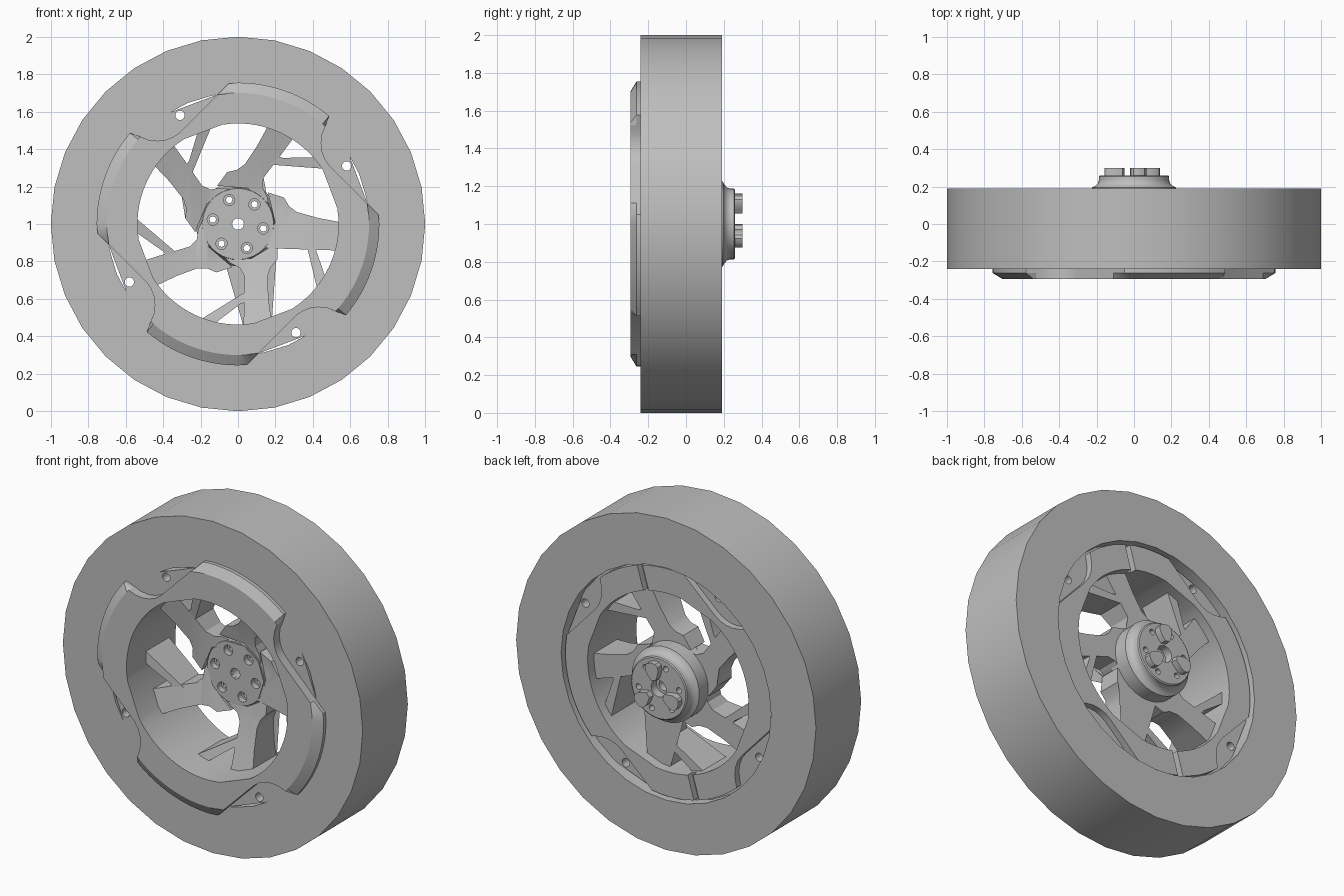
import bpy, bmesh
from math import cos, sin, radians, hypot, atan2, tau

if "Cube" in bpy.data.objects:
    bpy.data.objects.remove(bpy.data.objects["Cube"])

grey = bpy.data.materials.new("plain_grey")
grey.use_nodes = True
grey.diffuse_color = (0.52, 0.52, 0.52, 1)
grey.node_tree.nodes["Principled BSDF"].inputs["Base Color"].default_value = (0.52, 0.52, 0.52, 1)


def spin(p, deg):
    """Turn an (x, z) point about the axle."""
    c, s = cos(radians(deg)), sin(radians(deg))
    return p[0] * c - p[1] * s, p[0] * s + p[1] * c


def finish(bm, name):
    bmesh.ops.recalc_face_normals(bm, faces=bm.faces)
    mesh = bpy.data.meshes.new(name)
    bm.to_mesh(mesh)
    bm.free()
    mesh.materials.append(grey)
    ob = bpy.data.objects.new(name, mesh)
    bpy.context.collection.objects.link(ob)
    return ob


def loft(name, columns):
    """Closed ring from a list of closed (r, y) sections, each with an angle."""
    bm = bmesh.new()
    rows = [[bm.verts.new((r * cos(a), y, 1 + r * sin(a))) for r, y in section]
            for a, section in columns]
    for i, row in enumerate(rows):
        last = rows[i - 1]
        for j in range(len(row)):
            bm.faces.new((last[j - 1], last[j], row[j], row[j - 1]))
    return finish(bm, name)


def lathe(name, section, sides):
    return loft(name, [(tau * i / sides, section) for i in range(sides)])


def prism(bm, outline, front, back):
    """Extrude an (x, z) outline along y; front and back are functions of radius."""
    a = [bm.verts.new((x, front(hypot(x, z)), 1 + z)) for x, z in outline]
    b = [bm.verts.new((x, back(hypot(x, z)), 1 + z)) for x, z in outline]
    caps = [bm.faces.new(a), bm.faces.new(b[::-1])]
    for i in range(len(a)):
        bm.faces.new((a[i - 1], b[i - 1], b[i], a[i]))
    bmesh.ops.triangulate(bm, faces=caps)


def disc(centre, radius, sides=20):
    return [(centre[0] + radius * cos(tau * i / sides),
             centre[1] + radius * sin(tau * i / sides)) for i in range(sides)]


def cut(target, outlines, y0, y1):
    """Cut straight-sided openings from y0 to y1."""
    bm = bmesh.new()
    for outline in outlines:
        prism(bm, outline, lambda r: y0, lambda r: y1)
    cutter = finish(bm, "cutter")
    cutter.hide_render = True
    mod = target.modifiers.new("cut", 'BOOLEAN')
    mod.operation, mod.solver, mod.object = 'DIFFERENCE', 'EXACT', cutter
    bpy.ops.object.select_all(action='DESELECT')
    bpy.context.view_layer.objects.active = target
    target.select_set(True)
    bpy.ops.object.modifier_apply(modifier="cut")
    bpy.data.objects.remove(cutter)


# Tire
tire = lathe("tire", [(0.70, -0.24), (1, -0.24), (1, 0.19), (0.70, 0.19)], 32)

# Rim: four lobes separated by curved notches, front and back
notch = [(0.75, 0.05), (0.69, 0.11), (0.49, 0.31), (0.465, 0.345), (0.45, 0.385),
         (0.444, 0.43), (0.45, 0.48), (0.468, 0.523), (0.487, 0.577)]
columns = []
for quarter in range(4):
    turn = quarter * tau / 4
    polar = [(atan2(z, x), hypot(x, z)) for x, z in notch]
    start, end = polar[-1][0], polar[0][0] + tau / 4
    polar += [(start + (end - start) * i / 12, 0.755) for i in range(1, 12)]
    for a, r in polar:
        lobe, pad = min(r, 0.755), min(r, 0.685)
        columns.append((a + turn, [
            (0.537, -0.295), (min(r, 0.70), -0.295), (lobe, -0.262), (lobe, -0.24),
            (0.70, -0.24), (0.70, 0.13), (pad, 0.13), (pad, 0.17), (0.537, 0.17)]))
rim = loft("rim", columns)
cut(rim, [disc(spin((0.58, 0.31), 90 * k), 0.025) for k in range(4)], -0.5, 0.5)
slot = [(0.5, -0.018), (0.72, -0.018), (0.72, 0.018), (0.5, 0.018)]
cut(rim, [[spin(p, a) for p in slot] for a in (74, 254)], 0.13, 0.3)

# Spokes: five arms, each with a side branch, dished toward the front
arm = [(-0.08, -0.17), (-0.04, -0.21), (0.01, -0.235), (0.035, -0.28), (0.032, -0.40),
       (0.03, -0.55), (0.18, -0.53), (0.163, -0.40), (0.158, -0.28), (0.175, -0.23),
       (0.21, -0.19), (0.21, -0.10), (0.07, -0.185)]
branch = [(0.06, -0.35), (0.06, -0.41), (0.013, -0.427), (-0.122, -0.529),
          (-0.16, -0.53), (-0.20, -0.51)]
bm = bmesh.new()
for k in range(5):
    for outline in (arm, branch):
        prism(bm, [spin(p, 72 * k) for p in outline],
              lambda r: -0.015 - 0.3 * max(0, r - 0.22), lambda r: 0.11)
spokes = finish(bm, "spokes")

# Hub with a flared back flange, centre bore and six bolt holes
hub = lathe("hub", [(0.032, -0.02), (0.19, -0.02), (0.20, 0.02), (0.225, 0.06), (0.225, 0.195),
                    (0.208, 0.203), (0.193, 0.217), (0.187, 0.235), (0.187, 0.255),
                    (0.18, 0.26), (0.05, 0.26), (0.05, 0.21), (0.032, 0.21)], 40)
plate = lathe("hub_plate", [(0.032, -0.026), (0.19, -0.026), (0.19, 0.0), (0.032, 0.0)], 10)
bolts = [spin((0.137, 0), 50 + 60 * k) for k in range(6)]
for part in (hub, plate):
    cut(part, [disc(p, 0.017, 16) for p in bolts], -0.5, 0.5)
    cut(part, [disc(p, 0.03, 16) for p in bolts], -0.5, 0.01)

# Drive lugs on the back of the hub
half = [(0.06, 0.016), (0.085, 0.03), (0.115, 0.043), (0.14, 0.042), (0.156, 0.03), (0.162, 0.01)]
lug = half + [(r, -t) for r, t in reversed(half)]
bm = bmesh.new()
for k in range(3):
    prism(bm, [spin(p, 80 + 120 * k) for p in lug], lambda r: 0.25, lambda r: 0.298)
lugs = finish(bm, "drive_lugs")

# Smooth curved surfaces, keep edges crisp
bpy.ops.object.select_all(action='DESELECT')
for ob in (tire, rim, spokes, hub, lugs):
    ob.select_set(True)
bpy.context.view_layer.objects.active = tire
bpy.ops.object.shade_smooth_by_angle(angle=radians(30))
